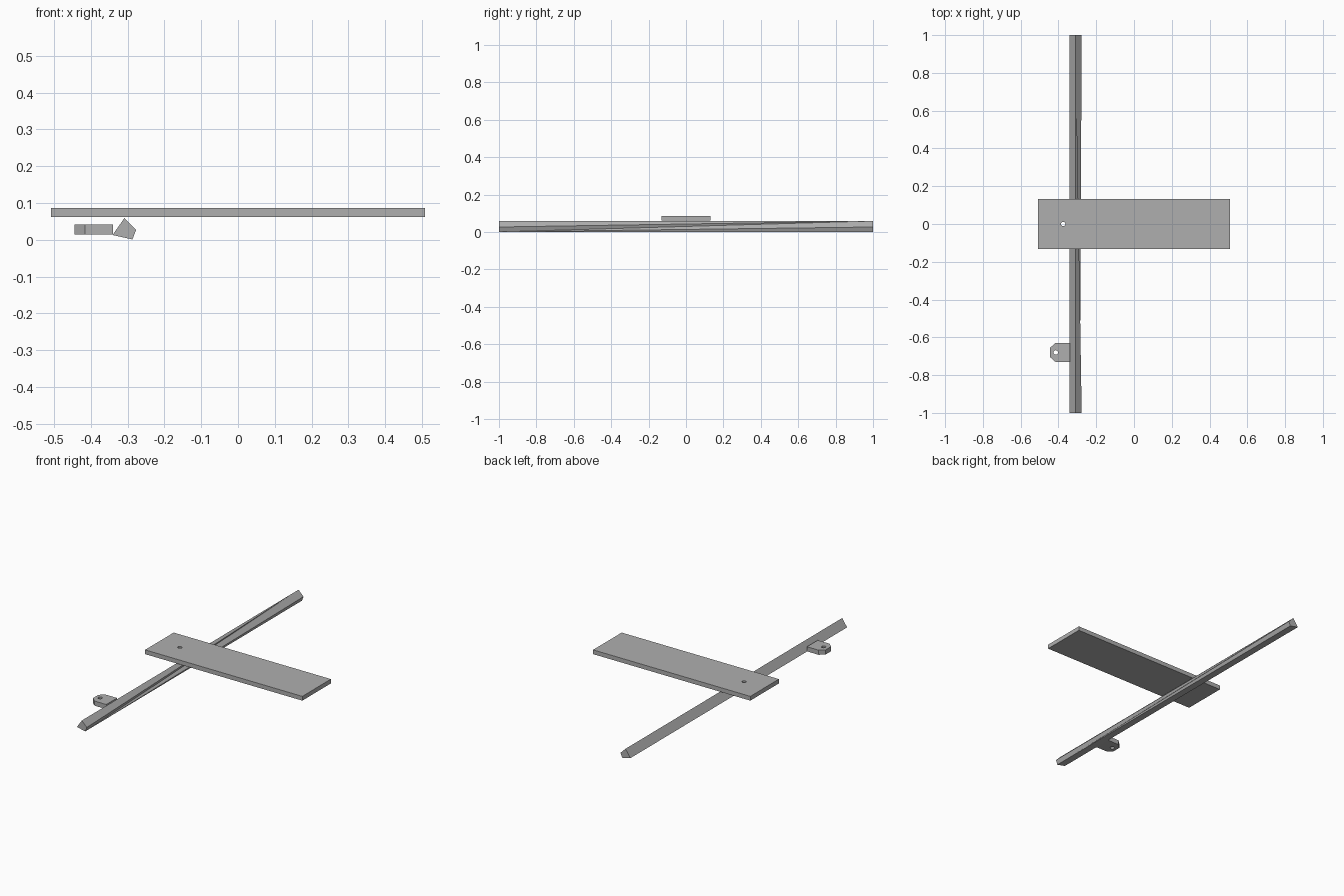
import bpy, bmesh, math

cube = bpy.data.objects.get("Cube")
if cube:
    bpy.data.objects.remove(cube, do_unlink=True)

GREY = (0.43, 0.43, 0.43, 1.0)
grey = bpy.data.materials.new("plain_grey")
grey.use_nodes = True
grey.diffuse_color = GREY
grey.node_tree.nodes["Principled BSDF"].inputs["Base Color"].default_value = GREY


def finish(bm, name):
    bmesh.ops.recalc_face_normals(bm, faces=bm.faces)
    mesh = bpy.data.meshes.new(name)
    bm.to_mesh(mesh)
    bm.free()
    mesh.materials.append(grey)
    obj = bpy.data.objects.new(name, mesh)
    bpy.context.collection.objects.link(obj)
    return obj


def drilled_slab(name, outline, hole, radius, z0, z1, sides=12):
    """Extrude an outline that has one round hole through it."""
    bm = bmesh.new()
    ring = [(hole[0] + radius * math.cos(math.tau * i / sides),
             hole[1] + radius * math.sin(math.tau * i / sides)) for i in range(sides)]
    for loop in (outline, ring):
        verts = [bm.verts.new((x, y, z0)) for x, y in loop]
        for i, v in enumerate(verts):
            bm.edges.new((v, verts[i - 1]))
    bmesh.ops.triangle_fill(bm, edges=bm.edges[:], use_beauty=True)
    # drop any triangle that closes the hole
    inside = [f for f in bm.faces
              if math.dist(f.calc_center_median()[:2], hole) < radius * 0.9]
    if inside:
        bmesh.ops.delete(bm, geom=inside, context='FACES_ONLY')
    top = bmesh.ops.extrude_face_region(bm, geom=bm.faces[:], use_keep_orig=True)
    moved = [g for g in top["geom"] if isinstance(g, bmesh.types.BMVert)]
    bmesh.ops.translate(bm, verts=moved, vec=(0, 0, z1 - z0))
    return finish(bm, name)


# flat cross plate with a pin hole near its right end
W, D = 0.508, 0.132
drilled_slab("cross_plate", [(-W, -D), (W, -D), (W, D), (-W, D)],
             (-0.375, 0), 0.012, 0.062, 0.087)

# small lug with clipped corners on the side of the bar
drilled_slab("side_lug",
             [(-0.34, -0.73), (-0.416, -0.73), (-0.444, -0.705),
              (-0.444, -0.655), (-0.416, -0.63), (-0.34, -0.63)],
             (-0.414, -0.68), 0.012, 0.014, 0.041)

# long four-sided bar, its left flank folded into a diagonal groove
bm = bmesh.new()
profile = [(-0.341, 0.013), (-0.309, 0.059), (-0.277, 0.027), (-0.287, 0.001)]
a, b, c, d = [bm.verts.new((x, -1, z)) for x, z in profile]
a2, b2, c2, d2 = [bm.verts.new((x, 1, z)) for x, z in profile]
for face in ((a, b, c, d), (d2, c2, b2, a2),          # ends
             (a, a2, b2, b), (a, d, d2, a2),          # right flank, underside
             (b, b2, c), (c, b2, d), (d, b2, c2), (d, c2, d2)):  # groove
    bm.faces.new(face)
finish(bm, "long_bar")
